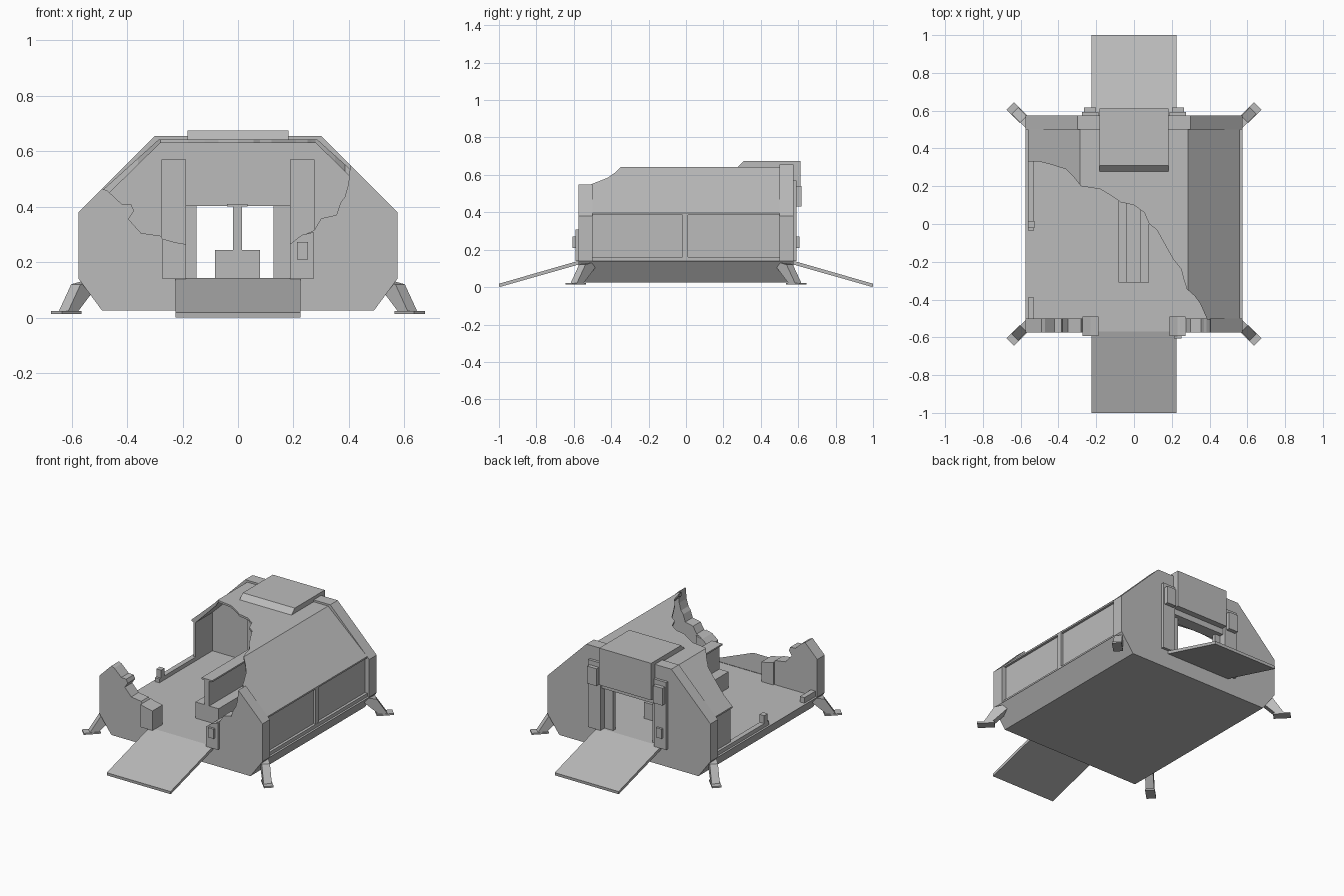
import bpy, bmesh, math
from mathutils import Vector, Matrix

if "Cube" in bpy.data.objects:
    bpy.data.objects.remove(bpy.data.objects["Cube"])

grey = bpy.data.materials.new("hull_grey")
grey.diffuse_color = (0.5, 0.5, 0.5, 1)
grey.use_nodes = True
grey.node_tree.nodes["Principled BSDF"].inputs["Base Color"].default_value = grey.diffuse_color


def finish(name, bm):
    bmesh.ops.recalc_face_normals(bm, faces=bm.faces)
    me = bpy.data.meshes.new(name)
    bm.to_mesh(me)
    bm.free()
    me.materials.append(grey)
    ob = bpy.data.objects.new(name, me)
    bpy.context.collection.objects.link(ob)
    return ob


def prism(name, pts, a, b, axis):
    """Extrude a 2D outline from a to b along an axis (the outline uses the other two)."""
    def place(p, t):
        return {'x': (t, p[0], p[1]), 'y': (p[0], t, p[1]), 'z': (p[0], p[1], t)}[axis]
    bm = bmesh.new()
    f = bm.faces.new([bm.verts.new(place(p, a)) for p in pts])
    ext = bmesh.ops.extrude_face_region(bm, geom=[f])
    step = Vector(place((0, 0), b - a))
    bmesh.ops.translate(bm, verts=[v for v in ext['geom'] if isinstance(v, bmesh.types.BMVert)], vec=step)
    return finish(name, bm)


def box(name, x0, x1, y0, y1, z0, z1):
    return prism(name, [(x0, y0), (x1, y0), (x1, y1), (x0, y1)], z0, z1, 'z')


# Floor hull with chamfered lower sides
prism("floor_hull", [(-.49, .025), (.49, .025), (.575, .14), (-.575, .14)], -.575, .575, 'y')

# Intact back wall with its doorway
prism("back_wall", [(-.575, .14), (-.188, .14), (-.188, .403), (.188, .403), (.188, .14), (.575, .14),
                    (.575, .38), (.3, .655), (-.3, .655), (-.575, .38)], .5, .575, 'y')

# Torn remains of the front wall
prism("front_wall_left", [(-.188, .14), (-.575, .14), (-.575, .38), (-.49, .465), (-.47, .457), (-.42, .41),
                          (-.385, .408), (-.375, .385), (-.395, .355), (-.35, .305), (-.28, .295),
                          (-.27, .28), (-.188, .262)], -.575, -.5, 'y')
prism("front_wall_right", [(.188, .14), (.575, .14), (.575, .38), (.405, .55), (.398, .48), (.385, .435),
                           (.37, .415), (.355, .37), (.3, .358), (.275, .315), (.23, .295),
                           (.188, .262)], -.575, -.5, 'y')

# Thin roof and side shell, torn open towards the front left
half = [(.545, .14), (.545, .385), (.56, .385), (.56, .395), (.285, .643)]
inner = [(.28, .63), (.53, .385), (.53, .14)]
outline = half + [(-x, z) for x, z in half[::-1]] + [(-x, z) for x, z in inner[::-1]] + inner
shell = prism("roof_shell", outline, -.505, .505, 'y')
tear = [(.43, -.7), (.405, -.57), (.385, -.5), (.35, -.42), (.32, -.38), (.28, -.345), (.265, -.3), (.25, -.24),
        (.21, -.19), (.17, -.12), (.12, -.03), (.08, 0), (.055, .06), (0, .1), (-.07, .115), (-.12, .15),
        (-.18, .185), (-.28, .2), (-.32, .25), (-.36, .29), (-.44, .315), (-.5, .33), (-.7, .335), (-.7, -.7)]
cutter = prism("tear_cutter", tear, .1, .8, 'z')
cutter.hide_render = True
cutter.hide_viewport = True
mod = shell.modifiers.new("tear", 'BOOLEAN')
mod.operation = 'DIFFERENCE'
mod.solver = 'EXACT'
mod.object = cutter

# Side wall framing: whole on the right, stubs on the left
box("right_sill", .53, .562, -.5, .5, .14, .162)
box("right_mid_post", .53, .56, -.02, .012, .16, .392)
box("left_sill_back", -.562, -.53, -.035, .5, .14, .165)
box("left_post_stub", -.562, -.528, -.02, .015, .16, .215)
box("left_sill_front", -.562, -.53, -.5, -.39, .14, .175)

# Hood over the back door, wrapping onto the roof
prism("door_hood", [(.27, .636), (.31, .675), (.612, .675), (.612, .44), (.57, .44), (.57, .636)],
      -.183, .183, 'x')

# Door posts with lamps and keypads
for s, side in ((-1, "left"), (1, "right")):
    def mbox(name, x0, x1, *r):
        box(side + "_" + name, min(s * x0, s * x1), max(s * x0, s * x1), *r)
    mbox("back_door_post", .188, .275, .49, .592, .14, .57)
    mbox("back_door_lamp", .2, .265, .59, .617, .43, .54)
    prism(side + "_front_door_post", [(s * .188, .14), (s * .272, .14), (s * .272, .308 if s > 0 else .284),
          (s * .23, .298 if s > 0 else .272), (s * .188, .265)], -.592, -.49, 'y')
box("front_keypad", .212, .252, -.606, -.59, .21, .272)
box("back_keypad", -.252, -.212, .59, .606, .21, .272)

# Sliding doors, mostly open
box("sliding_door_left", -.19, -.15, .525, .55, .14, .403)
box("sliding_door_right", .128, .19, .525, .55, .14, .403)

# Central console: bench, divider and top shelf
box("console_bench", -.083, .08, -.31, .31, .14, .243)
box("console_divider", -.018, .014, -.31, .31, .24, .402)
box("console_shelf", -.04, .035, -.31, .31, .4, .41)

# Entry ramps
for s, end in ((-1, "front"), (1, "back")):
    prism(end + "_ramp", [(s * .57, .142), (s * 1.0, .018), (s * .998, 0), (s * .57, .122)], -.225, .225, 'x')

# Corner legs set on the diagonals
for sx in (-1, 1):
    for sy in (-1, 1):
        turn = Matrix.Rotation(math.atan2(sy, sx), 4, 'Z')
        place = Matrix.Translation((sx * .62, sy * .59, 0)) @ turn
        name = ("front" if sy < 0 else "back") + ("_left" if sx < 0 else "_right")
        leg = prism(name + "_leg", [(-.035, .02), (.015, .02), (-.05, .12), (-.1, .13), (-.125, .105)],
                    -.024, .024, 'y')
        pad = box(name + "_foot", -.05, .05, -.028, .028, .013, .023)
        for ob in (leg, pad):
            ob.data.transform(place)
